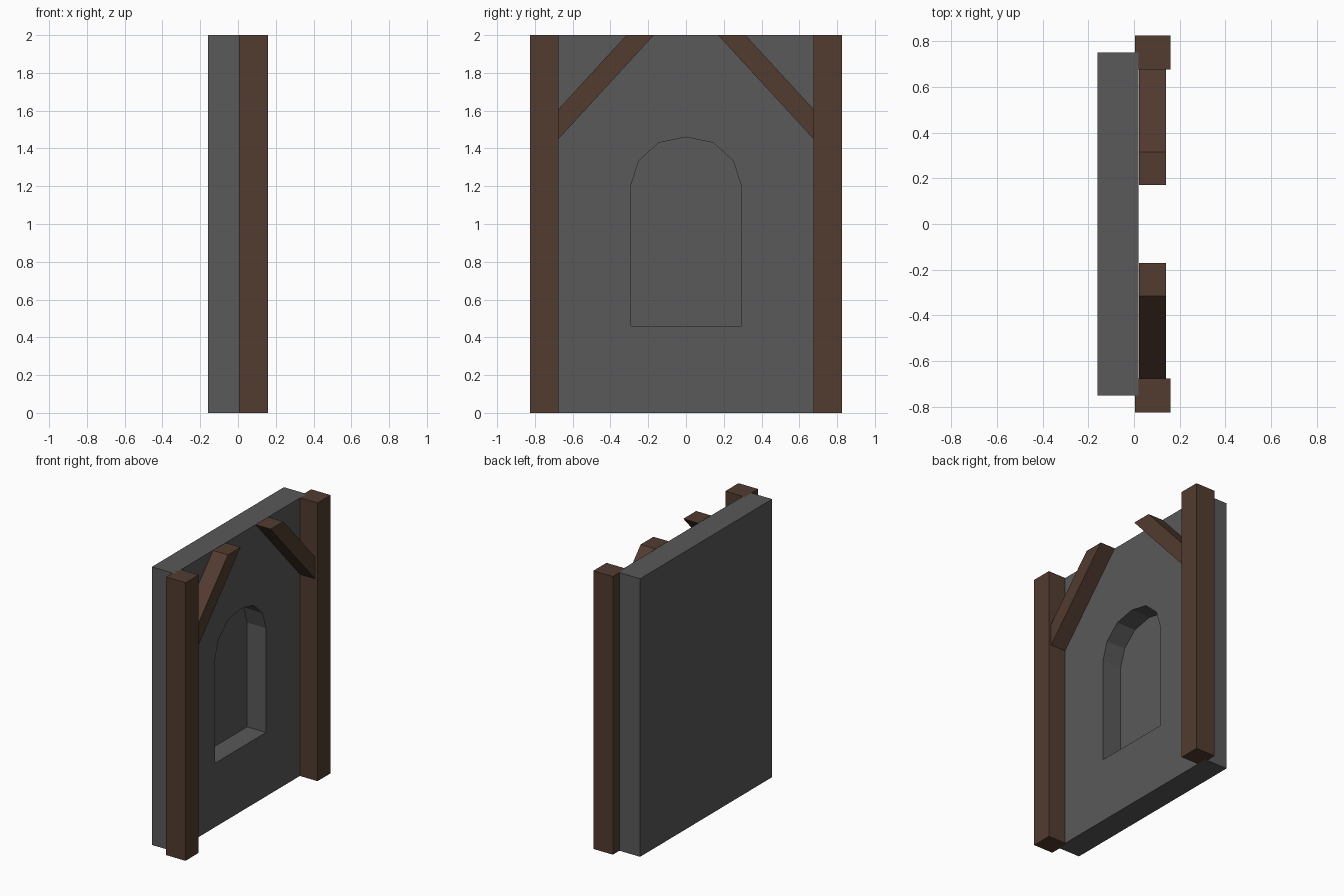
import bpy, bmesh

if "Cube" in bpy.data.objects:
    bpy.data.objects.remove(bpy.data.objects["Cube"])


def material(name, rgb):
    m = bpy.data.materials.new(name)
    m.diffuse_color = (*rgb, 1)
    m.use_nodes = True
    m.node_tree.nodes["Principled BSDF"].inputs["Base Color"].default_value = m.diffuse_color
    return m


def prism(name, profile, x0, x1, mat=None):
    """Extrude a (y, z) profile along x from x0 to x1."""
    bm = bmesh.new()
    face = bm.faces.new([bm.verts.new((x0, y, z)) for y, z in profile])
    side = bmesh.ops.extrude_face_region(bm, geom=[face])["geom"]
    verts = [g for g in side if isinstance(g, bmesh.types.BMVert)]
    bmesh.ops.translate(bm, verts=verts, vec=(x1 - x0, 0, 0))
    bmesh.ops.recalc_face_normals(bm, faces=bm.faces)
    mesh = bpy.data.meshes.new(name)
    bm.to_mesh(mesh)
    bm.free()
    obj = bpy.data.objects.new(name, mesh)
    bpy.context.collection.objects.link(obj)
    if mat:
        mesh.materials.append(mat)
    return obj


stone = material("stone", (0.1, 0.1, 0.1))
wood = material("wood", (0.085, 0.045, 0.03))

# Wall slab
wall = prism("wall", [(-0.75, 0), (0.75, 0), (0.75, 2), (-0.75, 2)], -0.16, 0.02, stone)

# Arched niche, cut part way into the wall
half = [(0.29, 0.46), (0.29, 1.21), (0.25, 1.335), (0.145, 1.43)]
arch = half + [(0, 1.46)] + [(-y, z) for y, z in reversed(half)]
cutter = prism("niche_cutter", arch, -0.13, 0.1, stone)
cutter.hide_render = True
cutter.hide_set(True)
cut = wall.modifiers.new("niche", "BOOLEAN")
cut.operation = "DIFFERENCE"
cut.solver = "EXACT"
cut.object = cutter

# Posts and diagonal braces on both sides
for side, s in (("left", -1), ("right", 1)):
    post = [(0.675, 0), (0.825, 0), (0.825, 2), (0.675, 2)]
    brace = [(0.675, 1.45), (0.675, 1.608), (0.315, 2), (0.17, 2)]
    prism(side + "_post", [(s * y, z) for y, z in post], 0.005, 0.16, wood)
    prism(side + "_brace", [(s * y, z) for y, z in brace], 0.022, 0.14, wood)
